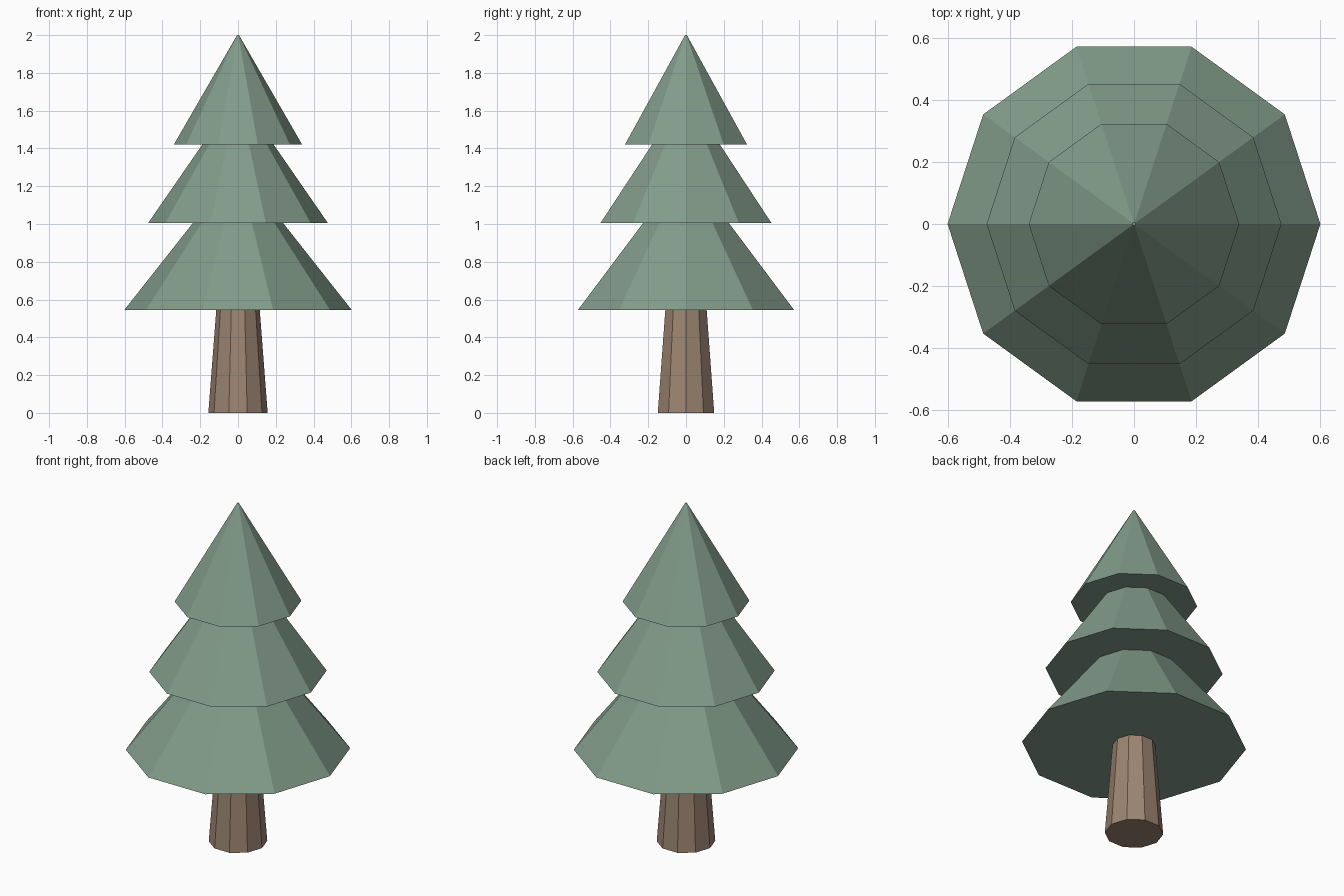
import bpy

cube = bpy.data.objects.get("Cube")
if cube:
    bpy.data.objects.remove(cube, do_unlink=True)

SIDES = 10


def make_material(name, rgb):
    mat = bpy.data.materials.new(name)
    mat.use_nodes = True
    mat.diffuse_color = (*rgb, 1)
    mat.node_tree.nodes["Principled BSDF"].inputs["Base Color"].default_value = (*rgb, 1)
    return mat


def tapered(name, z_low, z_high, r_low, r_high, mat):
    """Flat-shaded ten-sided frustum with a corner on the x axis."""
    bpy.ops.mesh.primitive_cone_add(
        vertices=SIDES, radius1=r_low, radius2=r_high, depth=z_high - z_low,
        location=(0, 0, (z_low + z_high) / 2))
    obj = bpy.context.object
    obj.name = name
    # Align a corner with +x
    obj.rotation_euler.z = 1.5707963
    bpy.ops.object.transform_apply(location=False, rotation=True, scale=False)
    obj.data.materials.append(mat)
    return obj


green = make_material("foliage green", (0.223, 0.332, 0.254))
brown = make_material("bark brown", (0.328, 0.235, 0.165))

# Trunk, its top tucked just inside the lowest branches
tapered("trunk", 0, 0.56, 0.157, 0.114, brown)

# Three overlapping foliage tiers
tapered("lower_foliage", 0.545, 1.10, 0.602, 0.164, green)
tapered("middle_foliage", 1.005, 1.52, 0.476, 0.12, green)
tapered("top_foliage", 1.42, 2.0, 0.34, 0.005, green)
